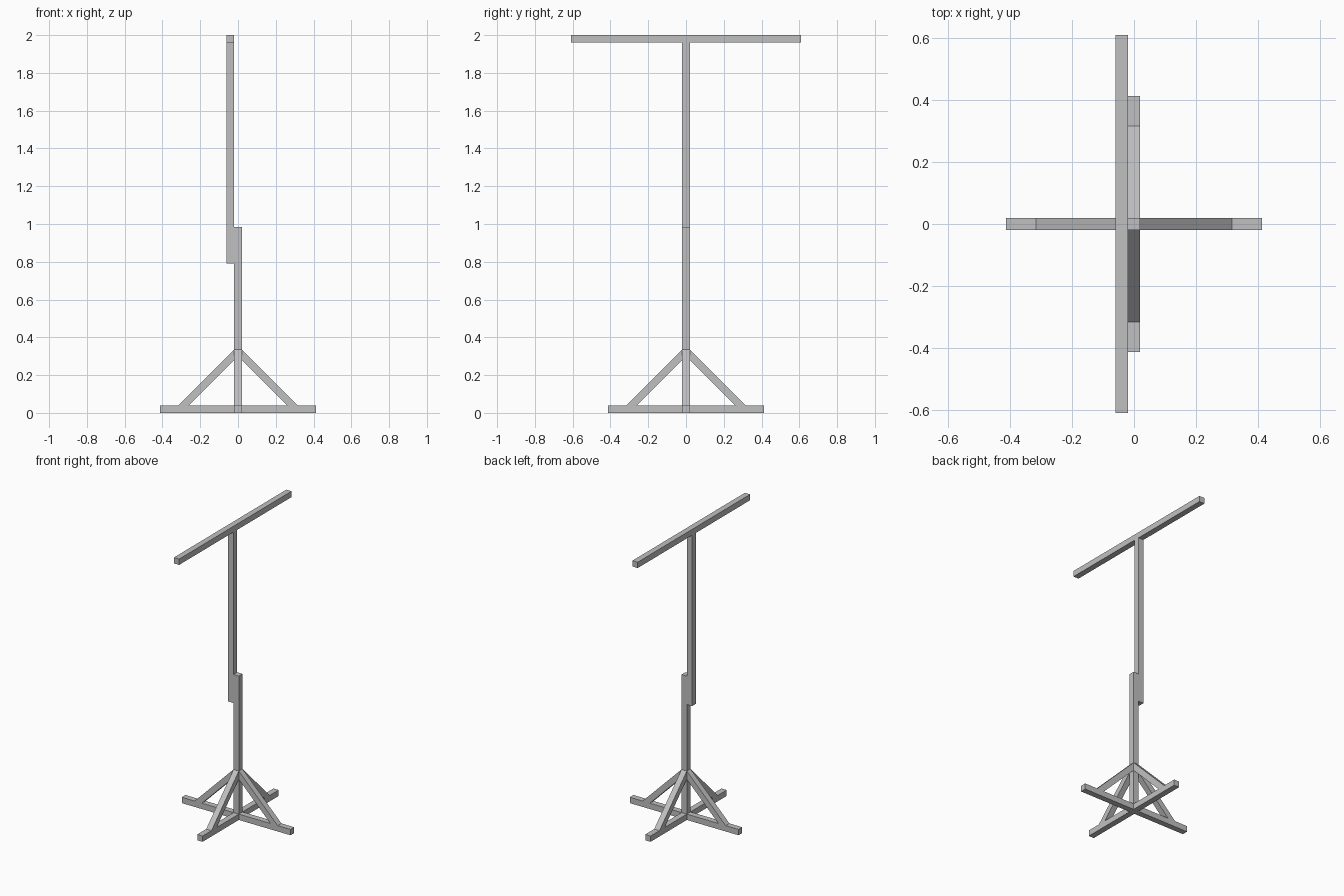
import bpy
import bmesh
from math import pi
from mathutils import Matrix

cube = bpy.data.objects.get("Cube")
if cube:
    bpy.data.objects.remove(cube, do_unlink=True)

GREY = (0.53, 0.53, 0.53, 1.0)
W = 0.04          # timber thickness
H = W / 2
REACH = 0.412     # half length of the base

mat = bpy.data.materials.new("plain grey")
mat.use_nodes = True
mat.diffuse_color = GREY
mat.node_tree.nodes["Principled BSDF"].inputs["Base Color"].default_value = GREY


def add_object(name, bm):
    bmesh.ops.recalc_face_normals(bm, faces=bm.faces)
    mesh = bpy.data.meshes.new(name)
    bm.to_mesh(mesh)
    bm.free()
    mesh.materials.append(mat)
    obj = bpy.data.objects.new(name, mesh)
    bpy.context.scene.collection.objects.link(obj)
    return obj


def beam(name, low, high):
    """Square timber between two opposite corners."""
    bm = bmesh.new()
    bmesh.ops.create_cube(bm, size=1)
    for v in bm.verts:
        v.co = [(a + b) / 2 + c * (b - a) for a, b, c in zip(low, high, v.co)]
    return add_object(name, bm)


def brace(name, angle):
    """Diagonal strut with ends cut flush to the post and the foot."""
    profile = [(0.315, W), (H, 0.335), (H, 0.279), (0.259, W)]
    bm = bmesh.new()
    face = bm.faces.new([bm.verts.new((x, -H, z)) for x, z in profile])
    side = bmesh.ops.extrude_face_region(bm, geom=[face])["geom"]
    moved = [g for g in side if isinstance(g, bmesh.types.BMVert)]
    bmesh.ops.translate(bm, verts=moved, vec=(0, W, 0))
    bmesh.ops.rotate(bm, verts=bm.verts, matrix=Matrix.Rotation(angle, 3, "Z"))
    return add_object(name, bm)


# Cross-shaped base: one through beam and two butted feet
beam("base_beam", (-REACH, -H, 0), (REACH, H, W))
beam("front_foot", (-H, -REACH, 0), (H, -H, W))
beam("back_foot", (-H, H, 0), (H, REACH, W))

# Diagonal braces around the post
for i, side in enumerate(("left", "back", "right", "front")):
    brace(side + "_brace", i * pi / 2)

# Lower post, overlapping upper post beside it, and the crossbar
beam("lower_post", (-H, -H, W), (H, H, 0.985))
beam("upper_post", (-H - W, -H, 0.79), (-H, H, 2 - W))
beam("crossbar", (-H - W, -0.608, 2 - W), (-H, 0.608, 2))
